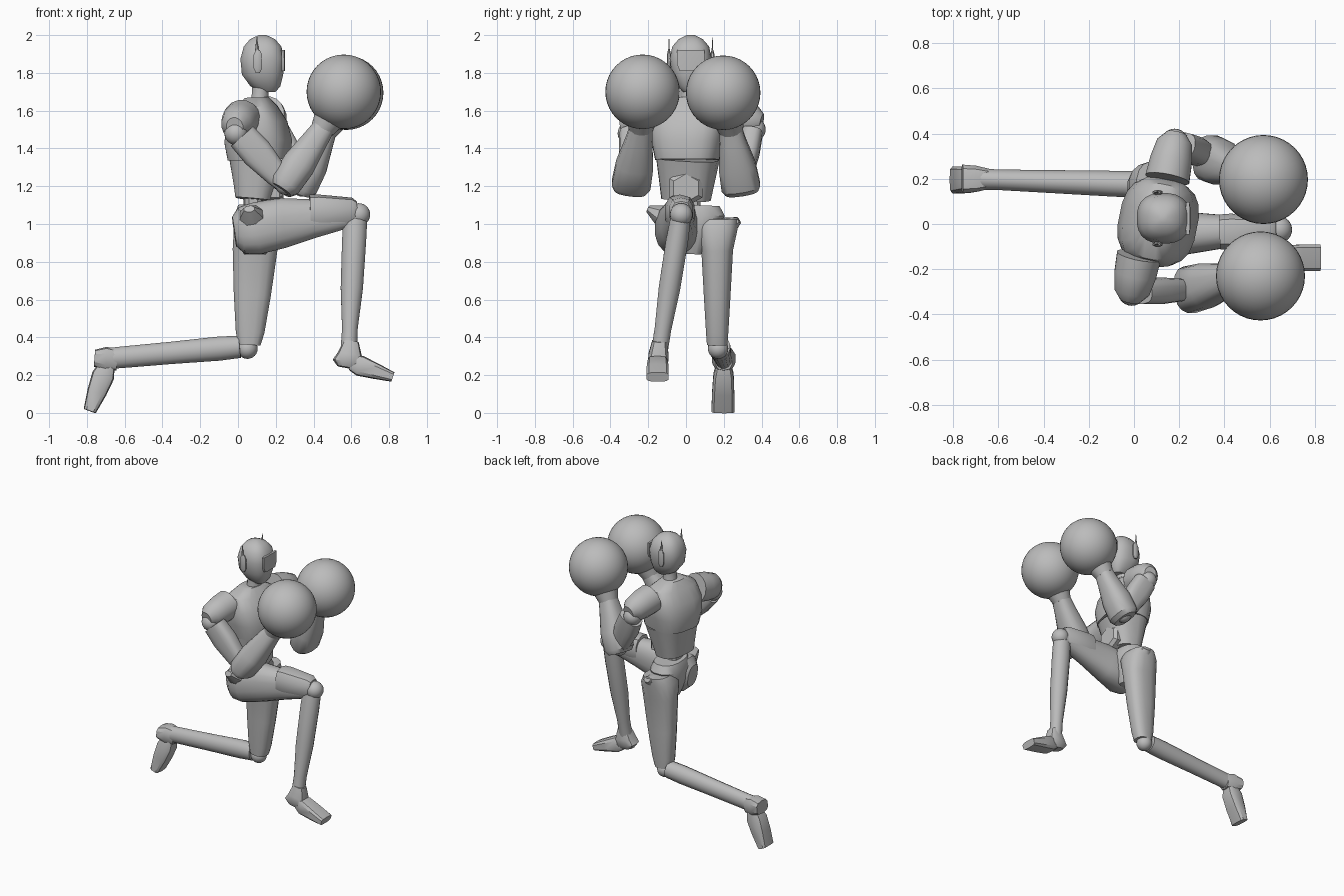
import bpy, bmesh, math
from mathutils import Vector

cube = bpy.data.objects.get("Cube")
if cube:
    bpy.data.objects.remove(cube, do_unlink=True)

# One plain grey for the whole figure
GREY = (0.5, 0.5, 0.5, 1.0)
grey = bpy.data.materials.new("plain grey")
grey.use_nodes = True
grey.diffuse_color = GREY
grey.node_tree.nodes["Principled BSDF"].inputs["Base Color"].default_value = GREY

SIDE = Vector((0, 1, 0))
TWIST = Vector((0.2, 1, 0))          # shoulder line of the turned torso


def finish(name, bm, angle=35):
    """Turn a bmesh into a shaded object."""
    bmesh.ops.recalc_face_normals(bm, faces=bm.faces)
    mesh = bpy.data.meshes.new(name)
    bm.to_mesh(mesh)
    bm.free()
    mesh.materials.append(grey)
    obj = bpy.data.objects.new(name, mesh)
    bpy.context.collection.objects.link(obj)
    bpy.ops.object.select_all(action='DESELECT')
    obj.select_set(True)
    bpy.context.view_layer.objects.active = obj
    bpy.ops.object.shade_smooth_by_angle(angle=math.radians(angle))
    return obj


def ball(name, centre, radius, segments=24, stretch=(1, 1, 1)):
    bm = bmesh.new()
    bmesh.ops.create_uvsphere(bm, u_segments=segments, v_segments=segments // 2, radius=radius)
    for v in bm.verts:
        v.co = Vector(a * b for a, b in zip(v.co, stretch)) + Vector(centre)
    return finish(name, bm)


def loft(name, start, end, stations, side=SIDE, sides=16, power=2.0):
    """Skin rounded rings (t, half width, half depth, depth shift) from start to end."""
    start, end = Vector(start), Vector(end)
    axis = (end - start).normalized()
    across = (side - axis * side.dot(axis)).normalized()
    depth = across.cross(axis)
    bm = bmesh.new()
    rings = []
    for t, width, thick, *shift in stations:
        centre = start.lerp(end, t) + depth * (shift[0] if shift else 0)
        ring = []
        for i in range(sides):
            a = math.tau * (i + 0.5) / sides
            c, s = math.cos(a), math.sin(a)
            c = math.copysign(abs(c) ** (2 / power), c)
            s = math.copysign(abs(s) ** (2 / power), s)
            ring.append(bm.verts.new(centre + across * c * width + depth * s * thick))
        rings.append(ring)
    for low, high in zip(rings, rings[1:]):
        for i in range(sides):
            j = (i + 1) % sides
            bm.faces.new((low[i], low[j], high[j], high[i]))
    bm.faces.new(rings[0])
    bm.faces.new(rings[-1])
    return finish(name, bm)


# Head, visor and neck
loft("head", (.13, .025, 1.7), (.13, .025, 2),
     [(0, .04, .04, .03), (.1, .07, .08, .015), (.3, .1, .11), (.58, .112, .118),
      (.8, .098, .1), (.93, .064, .066), (1, .02, .02)], sides=24, power=2.5)
loft("visor", (.238, .025, 1.81), (.238, .025, 1.92),
     [(0, .06, .012), (.3, .075, .012), (1, .075, .01)], sides=8, power=4)
loft("neck", (.11, .02, 1.58), (.12, .02, 1.73), [(0, .07, .07), (.4, .05, .045), (1, .05, .045)])
for word, y in (("right", -.09), ("left", .14)):
    loft(word + "_ear_pod", (.105, y, 1.8), (.105, y, 1.92),
         [(0, .006, .012), (.2, .012, .024), (.8, .012, .024), (1, .006, .012)], sides=8)
    loft(word + "_antenna", (.1, y, 1.9), (.1, y, 1.99), [(0, .006, .012), (1, .001, .002)], sides=6)

# Torso: chest shell, ribs, spine and belt plate
loft("chest", (.11, .01, 1.34), (.1, .01, 1.67),
     [(0, .17, .16), (.3, .19, .175), (.6, .2, .15), (.85, .17, .1), (1, .08, .06)],
     side=TWIST, sides=20, power=2.8)
loft("ribs", (.09, 0, 1.13), (.11, .01, 1.345), [(0, .13, .1), (.3, .14, .115), (1, .165, .155)],
     side=TWIST, sides=20, power=2.8)
loft("spine", (.08, .02, 1), (.08, .02, 1.16), [(0, .06, .05), (1, .06, .05)], sides=10, power=3)
loft("pelvis", (.09, .04, .84), (.09, .05, 1.1),
     [(0, .04, .06), (.4, .11, .1), (.8, .16, .11), (1, .13, .09)], power=2.5)
loft("belt_plate", (.17, 0, 1.19), (.24, 0, 1.19), [(0, .1, .1), (.7, .1, .1), (1, .075, .075)], sides=6)


def arm(word, shoulder, elbow, wrist, glove, out):
    """Shoulder cap, joint, split upper arm, flared forearm and round glove."""
    shoulder, elbow, wrist = Vector(shoulder), Vector(elbow), Vector(wrist)
    inner = shoulder - TWIST * out * .16 + Vector((0, 0, .06))
    outer = shoulder + TWIST * out * .04 + Vector((0, 0, .015))
    loft(word + "_shoulder_cap", inner, outer,
         [(0, .1, .1), (.4, .095, .1), (.8, .08, .085), (1, .045, .05)], side=Vector((1, 0, 0)))
    ball(word + "_shoulder_joint", shoulder + Vector((0, 0, -.02)), .062)
    loft(word + "_upper_arm", shoulder.lerp(elbow, .12), elbow,
         [(0, .055, .08), (.35, .06, .085), (.8, .05, .065), (1, .045, .05)], power=3)
    ball(word + "_elbow", elbow, .055)
    loft(word + "_forearm", elbow + (elbow - wrist) * .1, wrist,
         [(0, .09, .06), (.08, .105, .085), (.4, .1, .09), (.8, .07, .068), (1, .06, .058)],
         power=2.6)
    loft(word + "_glove_cuff", wrist.lerp(elbow, .06), wrist.lerp(Vector(glove), .3),
         [(0, .065, .065), (.3, .072, .072), (1, .09, .09)])
    ball(word + "_glove", glove, .197, segments=40)


arm("right", (-.01, -.3, 1.5), (.25, -.29, 1.21), (.46, -.235, 1.52), (.56, -.23, 1.7), -1)
arm("left", (.18, .36, 1.52), (.34, .29, 1.2), (.47, .235, 1.51), (.573, .197, 1.695), 1)

# Right leg, bent forward
loft("right_thigh", (-.02, -.05, .96), (.62, -.025, 1.05),
     [(0, .06, .08), (.06, .1, .125), (.18, .12, .14), (.4, .095, .135, -.01),
      (.65, .075, .105, -.01), (1, .055, .06)], power=2.4)
loft("right_knee_guard", (.38, -.035, 1.06), (.63, -.025, 1.065),
     [(0, .08, .095), (.2, .082, .095), (.9, .066, .075), (1, .05, .055)], sides=10, power=2.6)
ball("right_knee", (.64, -.025, 1.05), .06)
loft("right_shin", (.62, -.03, 1.02), (.585, -.145, .3),
     [(0, .055, .065), (.15, .06, .065), (.5, .058, .06), (.8, .045, .042), (1, .045, .045)])
loft("right_heel", (.6, -.14, .38), (.575, -.15, .24),
     [(0, .04, .04), (.5, .055, .065, -.005), (.8, .055, .08), (1, .04, .05)], sides=10, power=3)
loft("right_foot", (.6, -.15, .265), (.82, -.15, .19),
     [(0, .04, .04), (.2, .055, .055), (.6, .06, .042), (1, .06, .026)], sides=10, power=4)

# Left leg, kneeling with the shin trailing behind
loft("left_thigh", (.1, .165, 1.03), (.06, .165, .36),
     [(0, .115, .09), (.08, .11, .12), (.25, .085, .12), (.6, .072, .1), (.9, .06, .077), (1, .055, .06)],
     power=2.6)
ball("left_knee", (.05, .17, .34), .054)
loft("left_shin", (.01, .175, .35), (-.72, .2, .285),
     [(0, .06, .06), (.15, .058, .065), (.5, .052, .06), (.85, .046, .058), (1, .05, .056)])
loft("left_heel", (-.64, .2, .28), (-.76, .2, .29),
     [(0, .045, .055), (.5, .06, .065), (1, .065, .045)], sides=10, power=3)
loft("left_foot", (-.69, .2, .26), (-.785, .195, .01),
     [(0, .04, .04), (.25, .055, .06), (.6, .06, .052), (1, .062, .034)], sides=10, power=4)

# Pointed hip flares above each thigh
loft("right_hip_flare", (.08, -.08, 1.02), (.06, -.2, 1.08),
     [(0, .09, .09), (.6, .06, .05), (1, .03, .02)], side=Vector((1, 0, 0)), sides=8)
loft("left_hip_flare", (.1, .16, .95), (.12, .28, 1.02),
     [(0, .09, .09), (.6, .06, .05), (1, .03, .02)], side=Vector((1, 0, 0)), sides=8)
